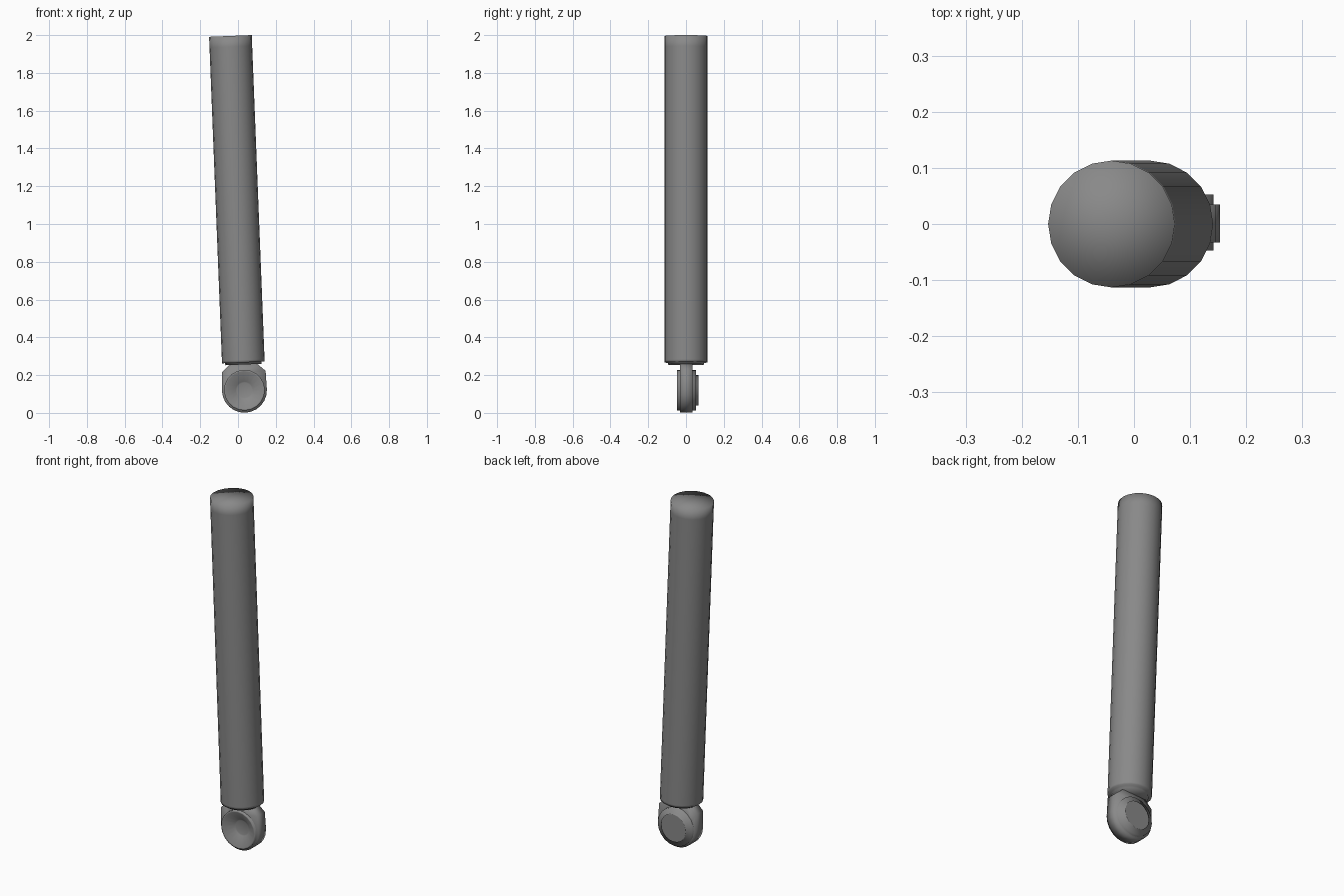
import bpy, bmesh, math
from mathutils import Matrix

if "Cube" in bpy.data.objects:
    bpy.data.objects.remove(bpy.data.objects["Cube"])

# Whole strut leans slightly; local origin is the centre of the mounting eye
CENTRE = (0.034, 0, 0.12)
LEAN = Matrix.Translation(CENTRE) @ Matrix.Rotation(-0.0395, 4, 'Y')

# Dark grey finish for all parts
GREY = bpy.data.materials.new("dark_grey")
GREY.diffuse_color = (0.25, 0.25, 0.25, 1)
GREY.use_nodes = True
GREY.node_tree.nodes["Principled BSDF"].inputs["Base Color"].default_value = GREY.diffuse_color


def finish(name, bm):
    bmesh.ops.recalc_face_normals(bm, faces=bm.faces[:])
    bm.transform(LEAN)
    me = bpy.data.meshes.new(name)
    bm.to_mesh(me)
    bm.free()
    me.materials.append(GREY)
    for p in me.polygons:
        p.use_smooth = True
    ob = bpy.data.objects.new(name, me)
    bpy.context.collection.objects.link(ob)
    return ob


def lathe(name, profile, axis='Z', sides=20):
    """Revolve (radius, height) points; zero radius makes a pole."""
    bm = bmesh.new()
    rings = []
    for r, h in profile:
        ring = []
        for i in range(sides if r else 1):
            a = 2 * math.pi * i / sides
            c, s = r * math.cos(a), r * math.sin(a)
            ring.append(bm.verts.new((c, s, h) if axis == 'Z' else (c, h, s)))
        rings.append(ring)
    for lo, hi in zip(rings, rings[1:]):
        for i in range(sides):
            j = (i + 1) % sides
            quad = [lo[i % len(lo)], lo[j % len(lo)], hi[j % len(hi)], hi[i % len(hi)]]
            bm.faces.new(list(dict.fromkeys(quad)))
    return finish(name, bm)


# Long tube with a small inset collar; support loops keep the wall shading even
lathe("strut_tube", [(0, 0.136), (0.096, 0.136), (0.096, 0.147), (0.113, 0.147),
                     (0.113, 0.16), (0.113, 1.82), (0.113, 1.877), (0, 1.877)])

# Eye body: round below, chamfered shoulders above
R = 0.119
outline = [(R * math.cos(a), R * math.sin(a))
           for a in (math.pi * (1 + i / 12) for i in range(13))]
outline += [(0.116, 0.098), (0.072, 0.138), (-0.072, 0.138), (-0.116, 0.098)]
n = len(outline)
bm = bmesh.new()
front = [bm.verts.new((x, -0.033, z)) for x, z in outline]
back = [bm.verts.new((x, 0.035, z)) for x, z in outline]
# Front and back stay open around the bushing bore
bore = [[bm.verts.new((0.09 * math.cos(a), y, 0.09 * math.sin(a)))
         for a in (math.pi * (1 + 2 * i / n) for i in range(n))]
        for y in (-0.033, 0.035)]
for i in range(n):
    j = (i + 1) % n
    bm.faces.new((front[i], front[j], back[j], back[i]))
    bm.faces.new((front[i], front[j], bore[0][j], bore[0][i]))
    bm.faces.new((back[i], back[j], bore[1][j], bore[1][i]))
finish("eye_body", bm)

# Bushing: dished front with a flat centre, stepped cap at the back
lathe("eye_bushing", [(0, -0.01), (0.04, -0.01), (0.046, -0.012), (0.1, -0.047),
                      (0.108, -0.047), (0.108, 0.053), (0.08, 0.053),
                      (0.08, 0.065), (0.076, 0.065), (0, 0.065)], axis='Y')
